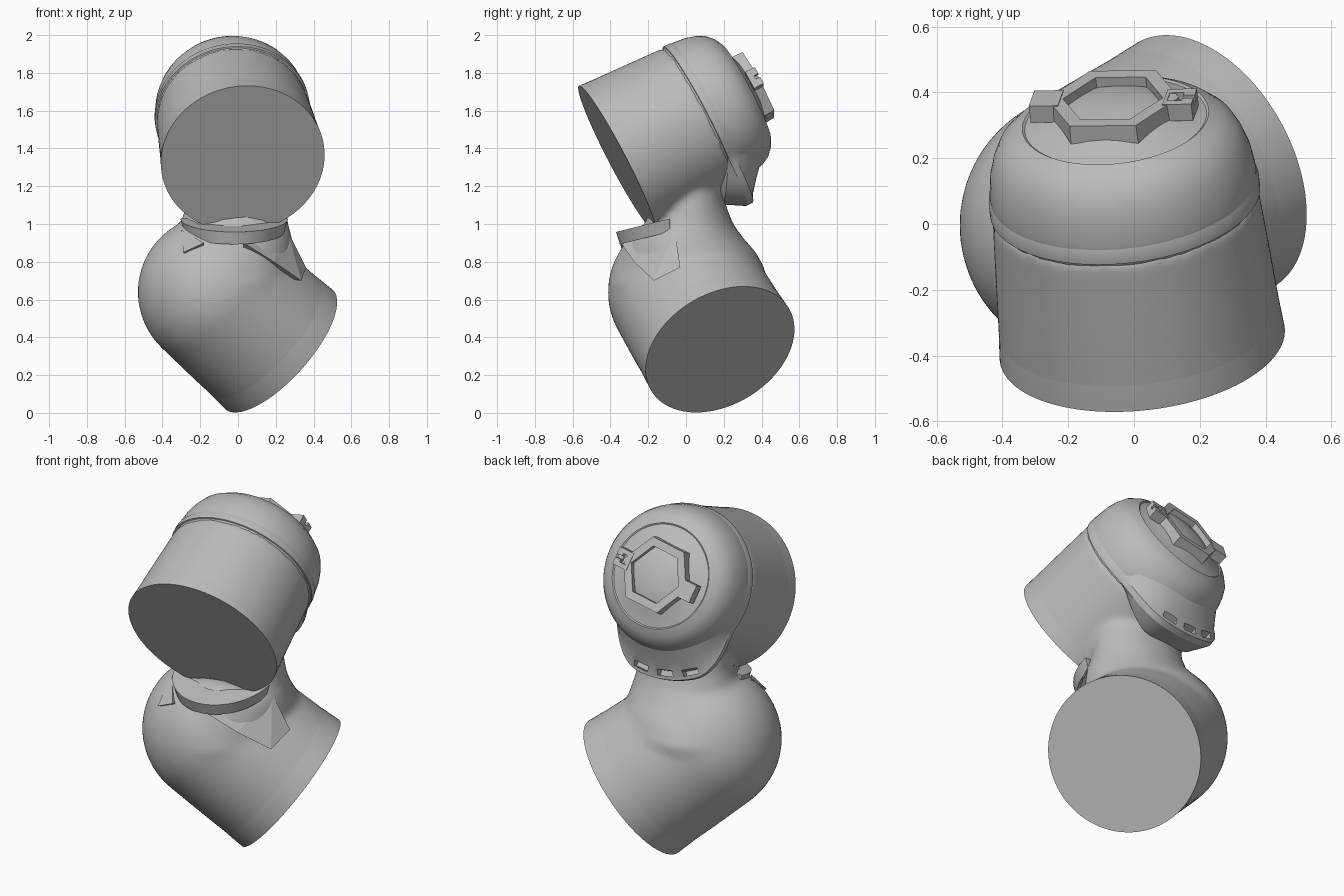
import bpy, bmesh, math
from mathutils import Matrix, Vector

if "Cube" in bpy.data.objects:
    bpy.data.objects.remove(bpy.data.objects["Cube"])

grey = bpy.data.materials.new("plain grey")
grey.use_nodes = True
grey.diffuse_color = (0.5, 0.5, 0.5, 1)
grey.node_tree.nodes["Principled BSDF"].inputs["Base Color"].default_value = (0.5, 0.5, 0.5, 1)


def axis_frame(origin, axis):
    """Frame whose z runs along the axis and whose x stays near world x."""
    z = Vector(axis).normalized()
    ref = Vector((1, 0, 0)) if abs(z.x) < 0.5 else Vector((0, 1, 0))
    x = (ref - z * ref.dot(z)).normalized()
    y = z.cross(x)
    m = Matrix((x, y, z)).transposed().to_4x4()
    m.translation = Vector(origin)
    return m


def finish(name, bm, matrix=None, smooth=35):
    if matrix:
        bm.transform(matrix)
    bmesh.ops.recalc_face_normals(bm, faces=bm.faces[:])
    mesh = bpy.data.meshes.new(name)
    bm.to_mesh(mesh)
    bm.free()
    mesh.materials.append(grey)
    obj = bpy.data.objects.new(name, mesh)
    bpy.context.collection.objects.link(obj)
    bpy.ops.object.select_all(action='DESELECT')
    obj.select_set(True)
    bpy.context.view_layer.objects.active = obj
    if smooth:
        bpy.ops.object.shade_smooth_by_angle(angle=math.radians(smooth))
    return obj


def loft(name, rings, matrix=None, smooth=35, closed=False):
    """Skin a list of equal point rings; cap the ends unless it loops."""
    bm = bmesh.new()
    rows = [[bm.verts.new(p) for p in ring] for ring in rings]
    n = len(rows[0])
    pairs = list(zip(rows, rows[1:]))
    if closed:
        pairs.append((rows[-1], rows[0]))
    for a, b in pairs:
        for i in range(n):
            j = (i + 1) % n
            bm.faces.new((a[i], a[j], b[j], b[i]))
    if not closed:
        bm.faces.new(rows[0])
        bm.faces.new(rows[-1])
    return finish(name, bm, matrix, smooth)


def circle(r, z, n=96, ry=None, cx=0, cy=0, turn=0):
    ry = r if ry is None else ry
    return [(cx + r * math.cos(math.tau * i / n + turn),
             cy + ry * math.sin(math.tau * i / n + turn), z) for i in range(n)]


def hull(name, points):
    bm = bmesh.new()
    for p in points:
        bm.verts.new(p)
    bmesh.ops.convex_hull(bm, input=bm.verts[:])
    return finish(name, bm, smooth=0)


def box(name, matrix, size):
    bm = bmesh.new()
    bmesh.ops.create_cube(bm, size=1)
    bmesh.ops.scale(bm, vec=size, verts=bm.verts[:])
    return finish(name, bm, matrix, 0)


def cut(target, cutter):
    mod = target.modifiers.new("cut", 'BOOLEAN')
    mod.operation = 'DIFFERENCE'
    mod.object = cutter
    mod.solver = 'EXACT'
    cutter.hide_render = True
    cutter.hide_viewport = True
    cutter.display_type = 'WIRE'


def polar(frame, angle, r, z):
    return frame @ Matrix.Rotation(angle, 4, 'Z') @ Matrix.Translation((r, 0, z))


upper = axis_frame((0.025, -0.365, 1.345), (-0.105, 0.88, 0.46))
lower = axis_frame((0.217, 0.18, 0.336), (-0.69, -0.375, 0.62))

# Lower housing: barrel with a round end
profile = [(0.012, 0.421), (0.25, 0.417)]
for i in range(15):
    a = math.radians(88) * i / 14
    profile.append((0.49 + 0.41 * math.sin(a), 0.41 * math.cos(a)))
housing = loft("joint_casting", [circle(r, t) for t, r in profile], lower)

# Flared neck: height, centre x, centre y, half width, half depth
neck_rows = [
    (0.60, -0.11, 0.00, 0.36, 0.36),
    (0.68, -0.10, 0.00, 0.40, 0.41),
    (0.76, -0.09, 0.02, 0.39, 0.40),
    (0.85, -0.07, 0.015, 0.37, 0.355),
    (0.93, -0.045, 0.00, 0.33, 0.30),
    (1.00, -0.02, 0.015, 0.285, 0.235),
    (1.10, -0.01, 0.02, 0.265, 0.19),
    (1.40, -0.02, -0.02, 0.25, 0.19),
]
neck = loft("neck", [circle(rx, z, 96, ry, cx, cy) for z, cx, cy, rx, ry in neck_rows])

# Upper housing barrel
barrel = loft("upper_barrel", [circle(0.434, 0.012), circle(0.421, 0.25), circle(0.406, 0.5)], upper)

# Fuse both housings and the neck into one softly blended casting
for part in (housing, neck, barrel):
    part.select_set(True)
bpy.context.view_layer.objects.active = housing
bpy.ops.object.join()
fuse = housing.modifiers.new("fuse", 'REMESH')
fuse.mode = 'VOXEL'
fuse.voxel_size = 0.017
fuse.use_smooth_shade = True
soften = housing.modifiers.new("soften", 'SMOOTH')
soften.factor = 0.5
soften.iterations = 14

# Crisp flat mouths of the two housings
loft("lower_mouth", [circle(0.425, 0), circle(0.42, 0.1), circle(0.41, 0.2)], lower)
loft("upper_mouth", [circle(0.436, 0), circle(0.43, 0.08), circle(0.42, 0.15)], upper)

# Domed rear cover with a round face and a raised centre
dome = [(0.48, 0.40), (0.50, 0.408), (0.56, 0.407), (0.62, 0.399), (0.67, 0.384), (0.715, 0.362),
        (0.75, 0.325), (0.772, 0.285), (0.767, 0.278), (0.79, 0.2), (0.815, 0.15),
        (0.83, 0.08), (0.834, 0.01)]
loft("rear_cover", [circle(r, t) for t, r in dome], upper, 28)

# Rim between barrel and cover, swelling into a slotted tab below
tab_angle = math.radians(98)


def rim_ring(t, r, swell, drop):
    ring = []
    for i in range(128):
        a = math.tau * i / 128
        off = abs((a - tab_angle + math.pi) % math.tau - math.pi)
        k = max(0, min(1, (math.radians(60) - off) / math.radians(42)))
        k = k * k * (3 - 2 * k)
        rr = r + swell * k
        ring.append((rr * math.cos(a), rr * math.sin(a), t - drop * k))
    return ring


rim_rows = [(0.485, 0.385, 0, 0.10), (0.49, 0.395, 0.08, 0.10), (0.495, 0.413, 0.125, 0),
            (0.53, 0.413, 0.125, 0), (0.545, 0.406, 0.10, 0), (0.60, 0.395, 0.045, 0),
            (0.68, 0.355, 0, 0)]
rim = loft("cover_rim", [rim_ring(*row) for row in rim_rows], upper, 30)
for i in (-1, 0, 1):
    slot = box("slot_cutter", polar(upper, tab_angle + i * math.radians(17), 0.503, 0.55), (0.03, 0.09, 0.10))
    cut(rim, slot)

# Hexagonal frame on the cover
roll = math.radians(-10)
hexagon = [circle(r, t, 6, turn=roll) for r, t in
           [(0.21, 0.77), (0.205, 0.848), (0.155, 0.848), (0.155, 0.77)]]
loft("hex_frame", hexagon, upper, 0, closed=True)

# Slotted latch blocks on two opposite corners
for side in (0, math.pi):
    latch = box("hex_latch", polar(upper, roll + side, 0.207, 0.822), (0.09, 0.10, 0.058))
    cut(latch, box("latch_cutter", polar(upper, roll + side, 0.195, 0.845), (0.045, 0.05, 0.05)))
    cut(latch, box("latch_cutter", polar(upper, roll + side, 0.237, 0.852), (0.064, 0.02, 0.052)))

# Collar wrapped around the front of the neck, rising to the back
bm = bmesh.new()
rows = []
for i in range(33):
    a = math.pi + math.pi * i / 32
    row = []
    for r, drop in ((0.16, 0), (0.285, 0), (0.265, 0.07), (0.16, 0.07)):
        y = -0.085 + r * math.sin(a)
        row.append(bm.verts.new((-0.02 + r * math.cos(a), y, 1.05 + 0.25 * y - drop)))
    rows.append(row)
for a, b in zip(rows, rows[1:]):
    for i in range(4):
        j = (i + 1) % 4
        bm.faces.new((a[i], a[j], b[j], b[i]))
bm.faces.new(rows[0])
bm.faces.new(rows[-1])
finish("neck_collar", bm)

# Wedges running down from the collar
hull("left_wedge", [(0.03, -0.345, 0.90), (0.19, -0.275, 0.80), (0.335, -0.17, 0.70),
                    (0.36, -0.03, 0.77), (0.26, -0.06, 0.97), (0.03, -0.15, 0.75)])
hull("right_wedge", [(-0.30, -0.18, 0.97), (-0.29, -0.335, 0.85), (-0.18, -0.35, 0.90),
                     (-0.20, -0.15, 0.80)])
